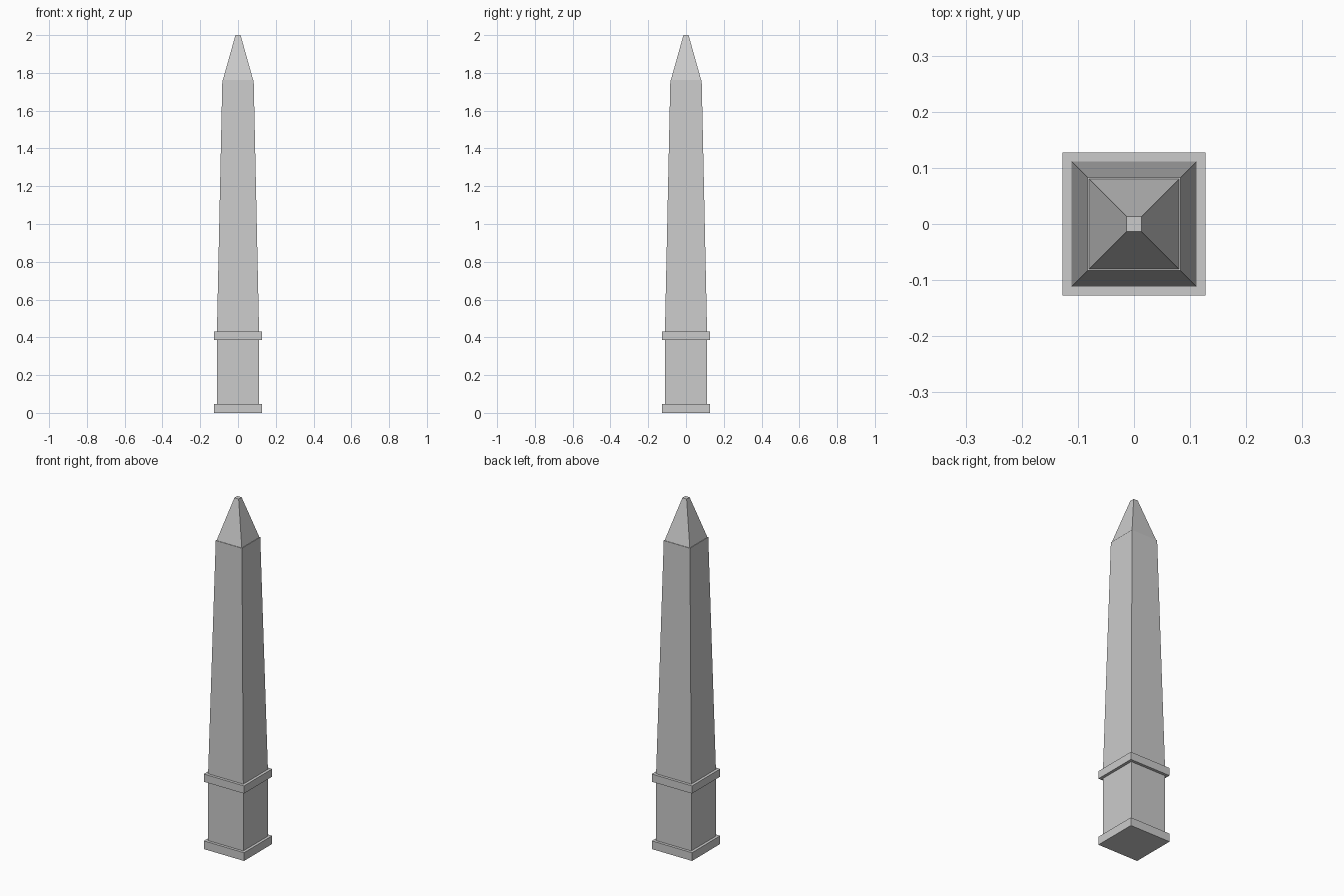
import bpy
import bmesh

if "Cube" in bpy.data.objects:
    bpy.data.objects.remove(bpy.data.objects["Cube"])


def square_block(name, z0, z1, half_bottom, half_top):
    """Square block, tapered from half_bottom to half_top."""
    bm = bmesh.new()
    bmesh.ops.create_cube(bm, size=2)
    for v in bm.verts:
        top = v.co.z > 0
        half = half_top if top else half_bottom
        v.co = (v.co.x * half, v.co.y * half, z1 if top else z0)
    mesh = bpy.data.meshes.new(name)
    bm.to_mesh(mesh)
    bm.free()
    obj = bpy.data.objects.new(name, mesh)
    bpy.context.collection.objects.link(obj)
    return obj


SLAB, BODY = 0.1275, 0.1115

# Pedestal: two projecting slabs around a plain block
square_block("base_slab", 0.0, 0.047, SLAB, SLAB)
square_block("pedestal_block", 0.047, 0.386, BODY, BODY)
square_block("pedestal_cap", 0.386, 0.43, SLAB, SLAB)

# Tapered shaft and blunt pyramid tip, set in by a thin ledge
square_block("shaft", 0.43, 1.763, BODY, 0.083)
square_block("pyramid_tip", 1.763, 2.0, 0.08, 0.0135)
